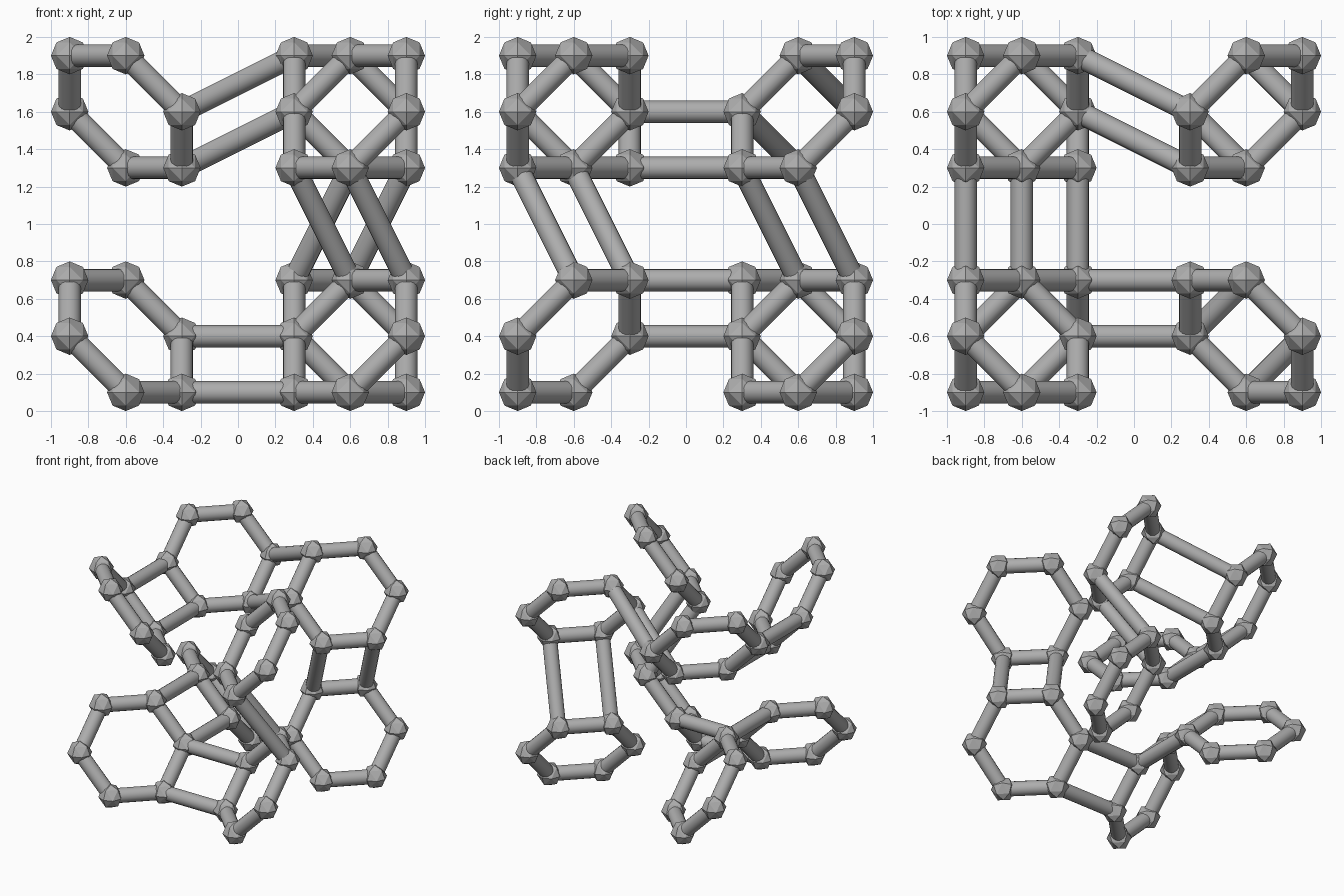
import bpy
import bmesh
from itertools import product
from mathutils import Vector

OFFSET, HALF = 0.6, 0.3        # ring centre distance and ring half size
BAR_RADIUS, JOINT_RADIUS = 0.06, 0.1
LIFT = Vector((0, 0, 1))

cube = bpy.data.objects.get("Cube")
if cube:
    bpy.data.objects.remove(cube)

grey = bpy.data.materials.new("mid grey")
grey.use_nodes = True
colour = (0.42, 0.42, 0.42, 1)
grey.diffuse_color = colour
for node in grey.node_tree.nodes:
    if node.type == "BSDF_PRINCIPLED":
        node.inputs["Base Color"].default_value = colour


def finish_mesh(bm, name):
    bmesh.ops.recalc_face_normals(bm, faces=bm.faces)
    mesh = bpy.data.meshes.new(name)
    bm.to_mesh(mesh)
    bm.free()
    mesh.materials.append(grey)
    return mesh


# Faceted joint: an octahedron split once and rounded out
bm = bmesh.new()
for p in product((-1, 0, 1), repeat=3):
    if p.count(0) in (1, 2):
        bm.verts.new(Vector(p).normalized() * JOINT_RADIUS)
bmesh.ops.convex_hull(bm, input=bm.verts)
joint_mesh = finish_mesh(bm, "joint")

# Round bar of unit length with smooth sides
bm = bmesh.new()
bmesh.ops.create_cone(bm, cap_ends=True, segments=16,
                      radius1=BAR_RADIUS, radius2=BAR_RADIUS, depth=1)
for face in bm.faces:
    face.smooth = len(face.verts) == 4
bar_mesh = finish_mesh(bm, "bar")


def place(name, mesh, location):
    obj = bpy.data.objects.new(name, mesh)
    obj.location = location + LIFT
    bpy.context.collection.objects.link(obj)
    return obj


def add_bar(name, a, b):
    bar = place(name, bar_mesh, (a + b) / 2)
    bar.rotation_euler = (b - a).to_track_quat("Z", "Y").to_euler()
    bar.scale.z = (b - a).length


# Each octant holds one hexagon, square to a cube diagonal
ring_axes = {
    (1, 1, 1): (1, -1, 1), (1, 1, -1): (1, -1, 1),
    (1, -1, 1): (1, 1, -1), (1, -1, -1): (1, 1, -1),
    (-1, 1, 1): (1, -1, 1), (-1, 1, -1): (1, 1, 1),
    (-1, -1, 1): (1, 1, 1), (-1, -1, -1): (1, -1, 1),
}
rings = {}
for octant, axis in ring_axes.items():
    corners = [Vector(p) for p in product((-1, 0, 1), repeat=3)
               if p.count(0) == 1 and Vector(p).dot(Vector(axis)) == 0]
    points = [Vector(octant) * OFFSET + c * HALF for c in corners]
    rings[octant] = points
    for i, a in enumerate(points):
        place("joint", joint_mesh, a)
        for b in points[i + 1:]:
            if (b - a).length < HALF * 1.5:
                add_bar("ring_bar", a, b)

# Paired bars link the facing edges of neighbouring rings
links = [
    ((-1, 1, 1), 0), ((-1, -1, -1), 0),      # side to side
    ((-1, -1, 1), 1), ((-1, -1, -1), 1),     # front to back
    ((1, -1, -1), 2), ((1, 1, -1), 2),       # bottom to top
]
for octant, axis in links:
    other = list(octant)
    other[axis] = 1
    near = [p for p in rings[octant] if p[axis] > -OFFSET + HALF / 2]
    far = [p for p in rings[tuple(other)] if p[axis] < OFFSET - HALF / 2]
    straight = sum((a - b).length for a, b in zip(near, far))
    crossed = sum((a - b).length for a, b in zip(near, far[::-1]))
    if crossed < straight:
        far.reverse()
    for a, b in zip(near, far):
        add_bar("link_bar", a, b)
